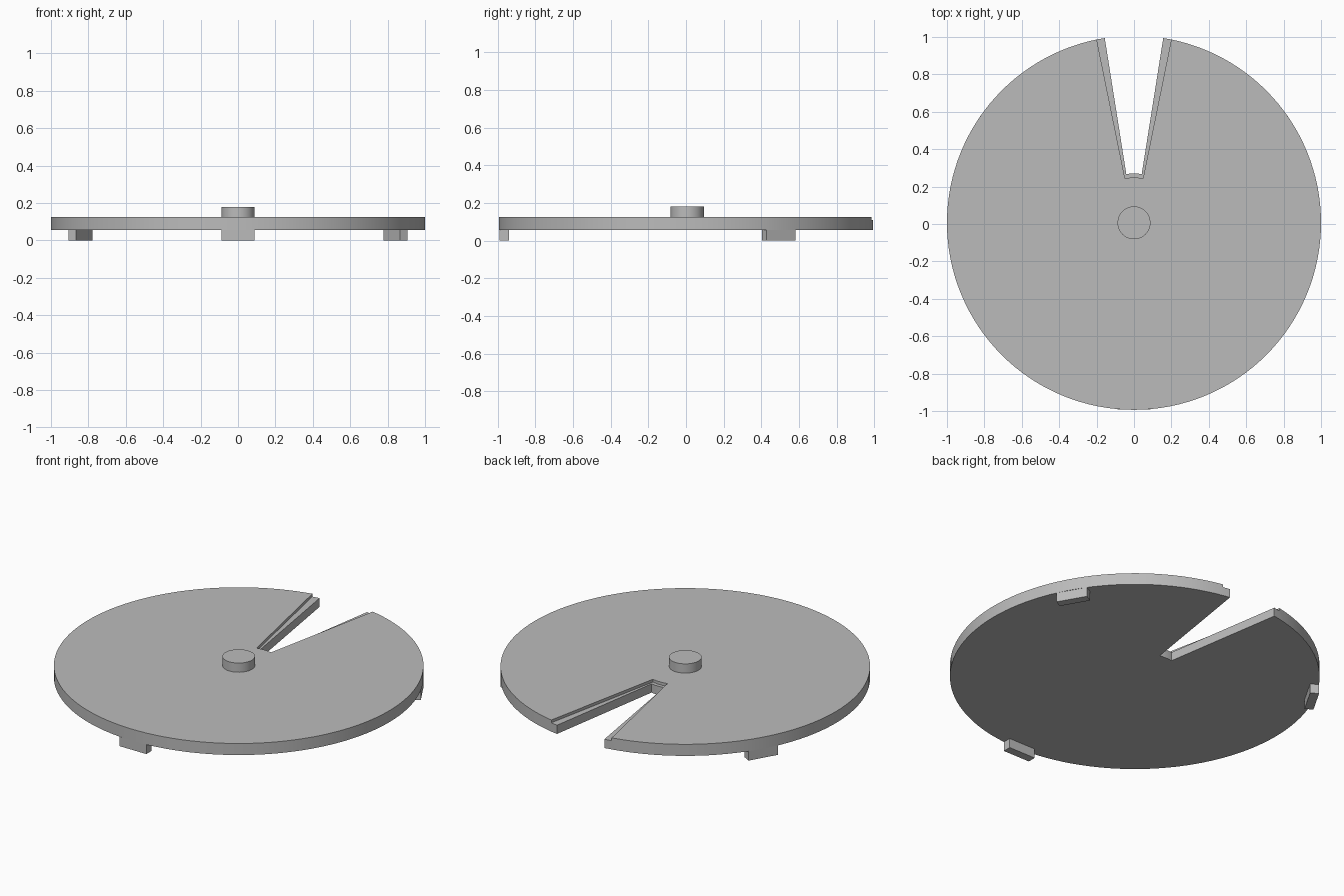
import bpy, bmesh
from math import radians, sin, cos, pi
from mathutils import Matrix, Vector

cube = bpy.data.objects.get("Cube")
if cube:
    bpy.data.objects.remove(cube, do_unlink=True)

CY = 0.0065                      # disc centre along y
Z_LOW, Z_HIGH = 0.056, 0.125     # underside and top of the disc

grey = bpy.data.materials.new("plain grey")
grey.use_nodes = True
colour = (0.5, 0.5, 0.5, 1)
grey.diffuse_color = colour
grey.node_tree.nodes["Principled BSDF"].inputs["Base Color"].default_value = colour


def prism(name, outline, z0, z1):
    """Extrude a counter-clockwise outline from z0 to z1."""
    bm = bmesh.new()
    base = bm.faces.new([bm.verts.new((x, y, z0)) for x, y in outline])
    top = bmesh.ops.extrude_face_region(bm, geom=[base])["geom"]
    moved = [v for v in top if isinstance(v, bmesh.types.BMVert)]
    bmesh.ops.translate(bm, verts=moved, vec=(0, 0, z1 - z0))
    bmesh.ops.recalc_face_normals(bm, faces=bm.faces)
    mesh = bpy.data.meshes.new(name)
    bm.to_mesh(mesh)
    bm.free()
    mesh.materials.append(grey)
    obj = bpy.data.objects.new(name, mesh)
    bpy.context.collection.objects.link(obj)
    return obj


def arc(radius, start, end, steps):
    angles = [radians(start + (end - start) * i / steps) for i in range(steps + 1)]
    return [(radius * cos(a), CY + radius * sin(a)) for a in angles]


def circle(radius, sides):
    return arc(radius, 0, 360, sides)[:-1]


def activate(obj):
    bpy.ops.object.select_all(action="DESELECT")
    obj.select_set(True)
    bpy.context.view_layer.objects.active = obj


def cut_sector(target, half_angle, inner, z0, z1):
    """Cut a radial notch that opens towards the back."""
    a, b = 90 - half_angle, 90 + half_angle
    cutter = prism("notch_cutter", arc(1.2, a, b, 6) + arc(inner, b, a, 6), z0, z1)
    cutter.hide_render = True
    mod = target.modifiers.new("notch", "BOOLEAN")
    mod.operation, mod.solver, mod.object = "DIFFERENCE", "EXACT", cutter
    activate(target)
    bpy.ops.object.modifier_apply(modifier=mod.name)
    bpy.data.objects.remove(cutter, do_unlink=True)


# Disc with a through slot and a shallow stepped rebate around it
disc = prism("disc", circle(1.0, 128), Z_LOW, Z_HIGH)
cut_sector(disc, 9.0, 0.2635, 0, 0.3)
cut_sector(disc, 11.5, 0.242, 0.108, 0.3)

# Central knob
knob = prism("centre_knob", circle(0.088, 48), Z_HIGH, 0.18)

for obj in (disc, knob):
    activate(obj)
    bpy.ops.object.shade_smooth_by_angle(angle=radians(30))

# Three feet under the rim
centre = Vector((0, CY, 0))
for i, side in enumerate(("front", "left", "right")):
    turn = Matrix.Rotation(i * 2 * pi / 3, 3, "Z")
    corners = [(-0.088, -0.997), (0.088, -0.997), (0.088, -0.948), (-0.088, -0.948)]
    outline = [(turn @ Vector((x, y, 0)) + centre).xy for x, y in corners]
    prism(side + "_foot", outline, 0, Z_LOW)
